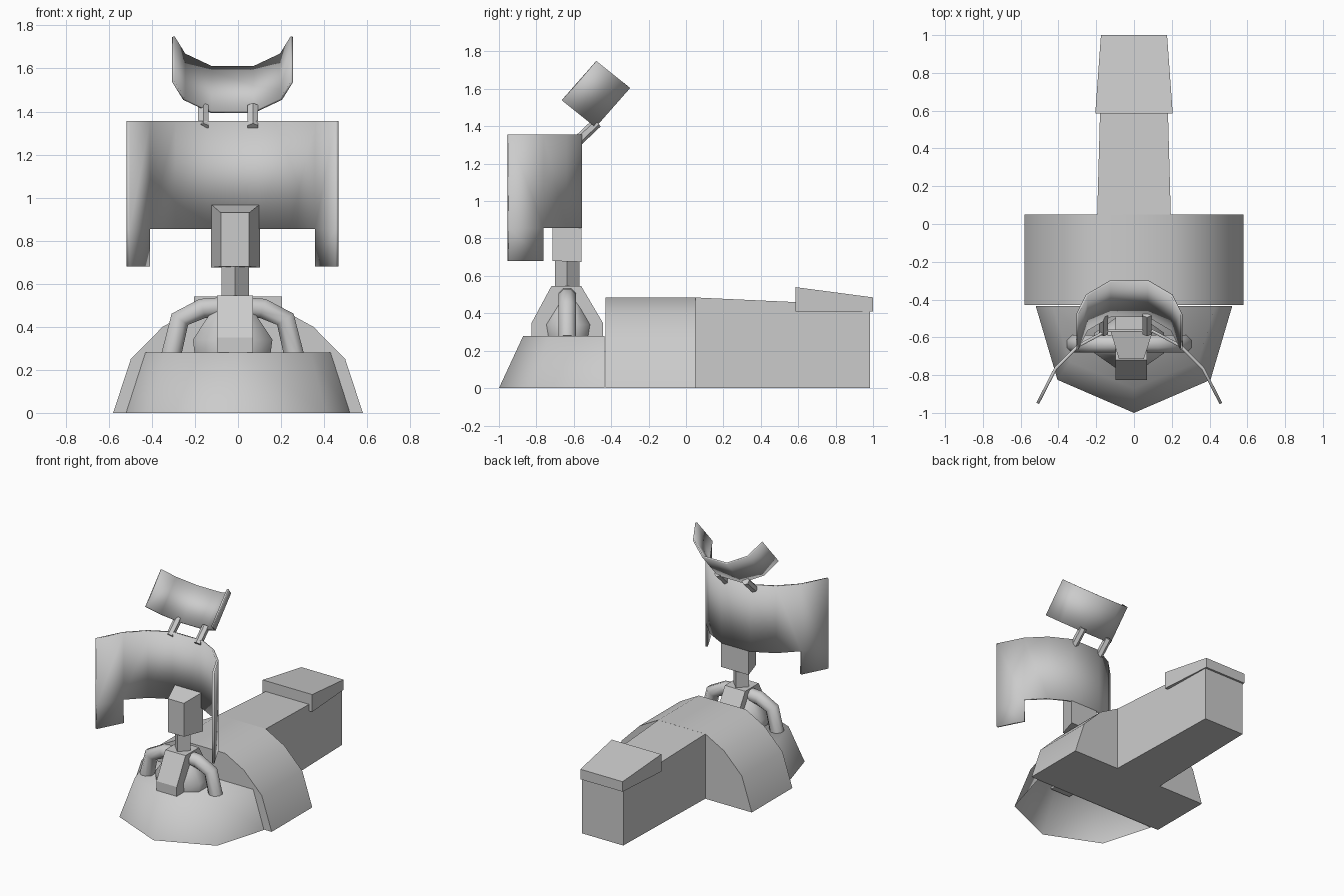
import bpy, math
from mathutils import Vector

if "Cube" in bpy.data.objects:
    bpy.data.objects.remove(bpy.data.objects["Cube"])

CX = -0.025  # the gunner and shields sit slightly left of the hull axis


def add_mesh(name, verts, faces, smooth=None):
    me = bpy.data.meshes.new(name)
    me.from_pydata([tuple(v) for v in verts], [], faces)
    ob = bpy.data.objects.new(name, me)
    bpy.context.collection.objects.link(ob)
    bpy.ops.object.select_all(action='DESELECT')
    bpy.context.view_layer.objects.active = ob
    ob.select_set(True)
    bpy.ops.object.mode_set(mode='EDIT')
    bpy.ops.mesh.select_all(action='SELECT')
    bpy.ops.mesh.normals_make_consistent(inside=False)
    bpy.ops.object.mode_set(mode='OBJECT')
    if smooth:
        bpy.ops.object.shade_smooth_by_angle(angle=math.radians(smooth))
    return ob


def loft(name, rings, smooth=None, start=True, end=True):
    n = len(rings[0])
    verts = [v for r in rings for v in r]
    faces = [(k * n + i, k * n + (i + 1) % n, (k + 1) * n + (i + 1) % n, (k + 1) * n + i)
             for k in range(len(rings) - 1) for i in range(n)]
    if start:
        faces.append(tuple(range(n)))
    if end:
        faces.append(tuple(range(len(verts) - n, len(verts))))
    return add_mesh(name, verts, faces, smooth)


def tube(name, path, r, sides=8, smooth=50):
    pts = [Vector(p) for p in path]
    rings = []
    for i, p in enumerate(pts):
        d = (pts[min(i + 1, len(pts) - 1)] - pts[max(i - 1, 0)]).normalized()
        side = d.cross(Vector((0, 1, 0)))
        side = side.normalized() if side.length > 0.1 else Vector((1, 0, 0))
        up = side.cross(d)
        rings.append([p + r * (math.cos(a) * side + math.sin(a) * up)
                      for a in (math.tau * (k + 0.5) / sides for k in range(sides))])
    return loft(name, rings, smooth)


def plate(name, half, lift, tab=None, thick=0.016):
    """Curved plate: mirrored half profile, swept along lift, optional end tabs."""
    pts = [Vector((CX - x, y, z)) for x, y, z in half]
    pts += [Vector((CX + x, y, z)) for x, y, z in reversed(half)]
    n = len(pts)
    verts = pts + [p + Vector(lift) for p in pts]
    faces = [(i, i + 1, n + i + 1, n + i) for i in range(n - 1)]
    if tab:
        for i in (0, n - 2):
            b = len(verts)
            verts += [pts[i] - Vector((0, 0, tab)), pts[i + 1] - Vector((0, 0, tab))]
            faces.append((b, b + 1, i + 1, i))
    ob = add_mesh(name, verts, faces, 40)
    m = ob.modifiers.new("thickness", 'SOLIDIFY')
    m.thickness, m.offset = thick, 0
    return ob


def rect(x0, x1, y, z0, z1):
    return [(x0, y, z0), (x1, y, z0), (x1, y, z1), (x0, y, z1)]


# hull: arched cross-section
arch = [(0.58, 0), (0.498, 0.25), (0.35, 0.40), (0.195, 0.485)]
arch += [(-x, z) for x, z in reversed(arch)]
loft("hull_arch", [[(x, y, z) for x, z in arch] for y in (-0.43, 0.05)], 50)

# tail beam and its raised end cap
loft("tail", [rect(-w, w, y, 0, h) for w, y, h in
              ((0.195, 0.04, 0.485), (0.18, 0.585, 0.46), (0.17, 0.985, 0.445))], 30)
loft("tail_cap", [rect(-0.205, 0.205, 0.585, 0.41, 0.54),
                  rect(-0.175, 0.175, 1.0, 0.41, 0.485)])

# nose: hollow below, sloped sides up to a flat deck
def nose_ring(half, z):
    pts = half + [(-x, y) for x, y in reversed(half) if x > 0]
    return [(x, y, z) for x, y in pts]

loft("nose", [nose_ring([(0.52, -0.435), (0.405, -0.825), (0, -1.0)], 0),
              nose_ring([(0.43, -0.435), (0.34, -0.73), (0, -0.87)], 0.28)], 80, start=False)

# torso: side profile extruded across x
prof = [(-0.825, 0.265), (-0.825, 0.35), (-0.72, 0.545), (-0.56, 0.545), (-0.445, 0.35), (-0.445, 0.265)]
loft("torso", [[(x, y, z) for y, z in prof] for x in (-0.098, 0.07)])

# hips: squat tapered lump behind the torso sides
loft("hips", [[(CX + rx * math.cos(a), -0.63 + ry * math.sin(a), z)
               for a in (math.tau * (k + 0.5) / 8 for k in range(8))]
              for rx, ry, z in ((0.19, 0.13, 0.27), (0.20, 0.14, 0.34), (0.10, 0.08, 0.48))], 60)

# arms bent down onto the deck
for side, s in (("left", -1), ("right", 1)):
    tube("arm_" + side, [(CX + s * 0.06, -0.635, 0.49), (CX + s * 0.14, -0.635, 0.485),
                         (CX + s * 0.245, -0.635, 0.435), (CX + s * 0.285, -0.635, 0.27)], 0.05)

# neck: square post turned on its corner
loft("neck", [[(-0.013 + 0.063 * math.cos(a), -0.635 + 0.065 * math.sin(a), z)
               for a in (math.tau * k / 4 for k in range(4))] for z in (0.54, 0.69)])

# head: block widening towards the shield
loft("head", [rect(-0.08, 0.052, -0.715, 0.68, 0.93),
              rect(-0.126, 0.102, -0.56, 0.675, 0.97)])

# main shield with lower corner tabs
plate("main_shield", [(x, y, 0.855) for x, y in
                      ((0.485, -0.95), (0.39, -0.765), (0.27, -0.645), (0.12, -0.565))],
      (0, 0, 0.5), tab=0.175)

# tilted upper shield
d = Vector((-0.175, 0.14))
plate("upper_shield", [(x, -0.488 + t * d.x, 1.398 + t * d.y) for x, t in
                       ((0.275, 1.0), (0.225, 0.42), (0.1, 0.0))],
      (0, 0.185, 0.21), thick=0.012)

# hinge pegs joining both shields
for side, s in (("left", -1), ("right", 1)):
    tube("hinge_peg_" + side, [(-0.046 + s * 0.115, -0.575, 1.325),
                               (-0.046 + s * 0.115, -0.475, 1.42)], 0.028, 6)
